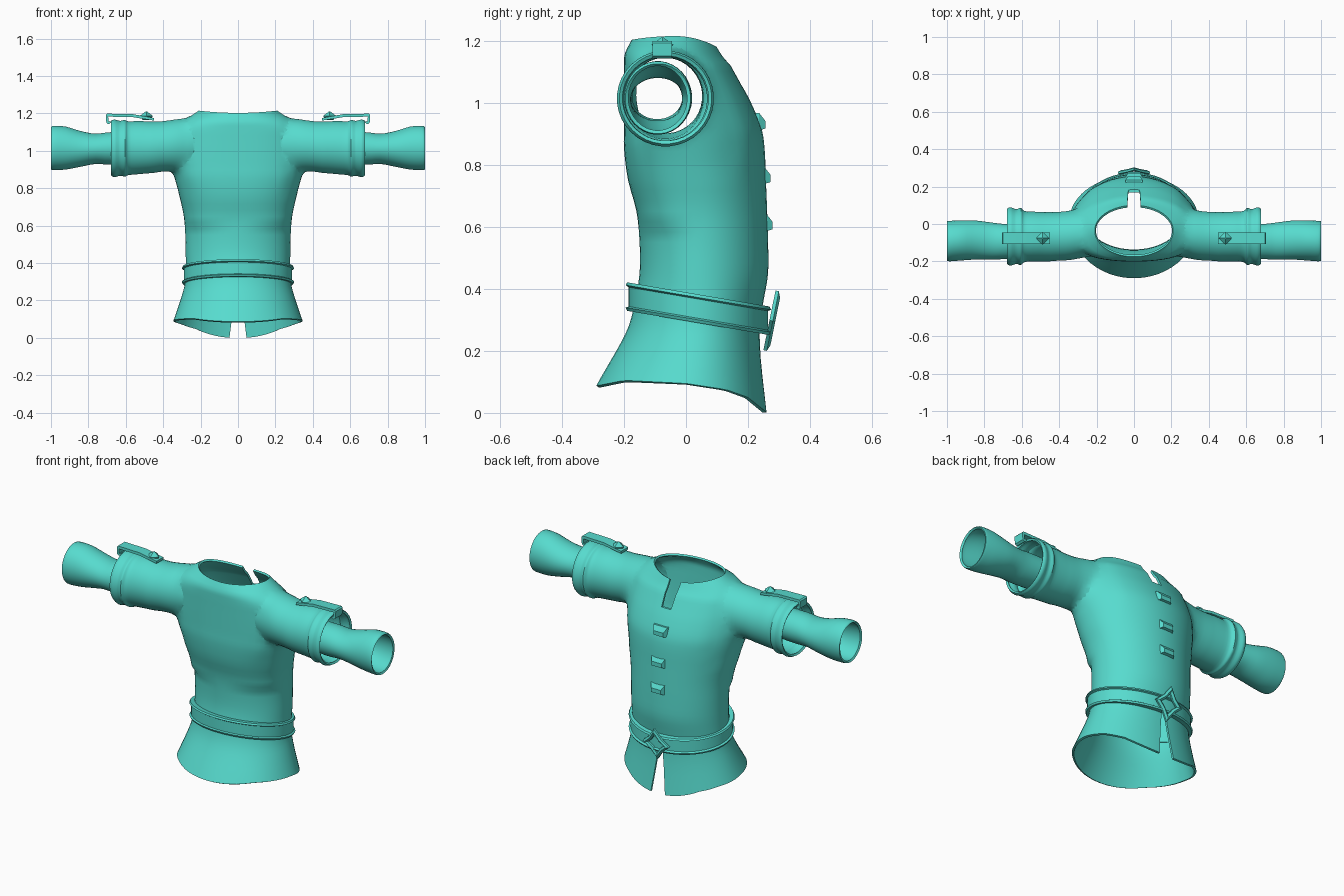
import bpy, bmesh, math
from mathutils import Vector, Matrix

if "Cube" in bpy.data.objects:
    bpy.data.objects.remove(bpy.data.objects["Cube"])

cloth = bpy.data.materials.new("turquoise cloth")
cloth.diffuse_color = (0.095, 0.71, 0.62, 1)
cloth.use_nodes = True
cloth.node_tree.nodes["Principled BSDF"].inputs["Base Color"].default_value = cloth.diffuse_color


def interp(pts, v):
    for (a, fa), (b, fb) in zip(pts, pts[1:]):
        if v <= b:
            return fa + (fb - fa) * max(0, (v - a) / (b - a))
    return pts[-1][1]


def refine(rows, k=3):
    """Catmull-Rom interpolation between section rows."""
    out = []
    for i in range(len(rows) - 1):
        p = [rows[max(0, min(len(rows) - 1, i + j))] for j in (-1, 0, 1, 2)]
        for s in range(k):
            t = s / k
            out.append([0.5 * (2 * b + (c - a) * t + (2 * a - 5 * b + 4 * c - d) * t * t
                               + (3 * b - a - 3 * c + d) * t ** 3) for a, b, c, d in zip(*p)])
    return out + [list(rows[-1])]


def loft(name, rings, wrap=False, caps=None, angle=40):
    """Skin rings of points; caps is None, 'flat' or a pair of fan centres."""
    bm = bmesh.new()
    vs = [[bm.verts.new(p) for p in r] for r in rings]
    n = len(vs[0])
    for a, b in zip(vs, vs[1:] + vs[:1] if wrap else vs[1:]):
        for i in range(n):
            j = (i + 1) % n
            bm.faces.new((a[i], a[j], b[j], b[i]))
    if caps == 'flat':
        bm.faces.new(vs[0])
        bm.faces.new(vs[-1])
    elif caps:
        for ring, c in zip((vs[0], vs[-1]), caps):
            cv = bm.verts.new(c)
            for i in range(n):
                bm.faces.new((ring[i], ring[(i + 1) % n], cv))
    bmesh.ops.recalc_face_normals(bm, faces=bm.faces)
    me = bpy.data.meshes.new(name)
    bm.to_mesh(me)
    bm.free()
    me.materials.append(cloth)
    ob = bpy.data.objects.new(name, me)
    bpy.context.collection.objects.link(ob)
    shade(ob, angle)
    return ob


def activate(ob):
    bpy.ops.object.select_all(action='DESELECT')
    ob.select_set(True)
    bpy.context.view_layer.objects.active = ob


def shade(ob, angle=40):
    activate(ob)
    bpy.ops.object.shade_smooth_by_angle(angle=math.radians(angle))


def boolean(ob, other, op):
    m = ob.modifiers.new("cut", 'BOOLEAN')
    m.operation, m.object, m.solver = op, other, 'EXACT'
    activate(ob)
    bpy.ops.object.modifier_apply(modifier=m.name)
    bpy.data.objects.remove(other)


def thicken(ob, t):
    m = ob.modifiers.new("wall", 'SOLIDIFY')
    m.thickness, m.offset = t, -1
    activate(ob)
    bpy.ops.object.modifier_apply(modifier=m.name)


def spow(v, e):
    return math.copysign(abs(v) ** e, v)


def angles(n):
    return [2 * math.pi * (i + 0.5) / n for i in range(n)]


# ---- torso: z, half width, y min, y max, y of widest point
HEM = [(-.3, .085), (-.2, .105), (0, .095), (.13, .075), (.2, .05), (.262, .0)]
torso = [(.1, .345, -.29, .262, .02), (.2, .31, -.225, .242, .03), (.28, .286, -.185, .238, .04),
         (.36, .28, -.165, .25, .05), (.45, .28, -.15, .265, .05), (.55, .282, -.15, .265, .05),
         (.65, .29, -.16, .262, .04), (.75, .312, -.187, .258, .02), (.85, .342, -.2, .254, -.01),
         (.92, .355, -.2, .243, -.02), (1.0, .355, -.2, .21, -.03), (1.06, .35, -.2, .178, -.035),
         (1.12, .335, -.2, .145, -.04), (1.165, .285, -.197, .12, -.04), (1.215, .21, -.175, .1, -.035)]


def torso_ring(z, hw, y0, y1, yc):
    pts = []
    wh = max(0, (.25 - z) / .15)
    wn = min(1, max(0, (z - 1.12) / .095))
    e0 = .82 if .6 < z < 1.2 else 1
    for a in angles(56):
        c, s = math.cos(a), math.sin(a)
        e = 1 if s > 0 else e0
        y = yc + spow(s, e) * ((y1 - yc) if s > 0 else (yc - y0))
        drop = (.035 if s > 0 else .012) * s * s * wn
        pts.append((hw * spow(c, e), y, z + (interp(HEM, y) - .1) * wh - drop))
    return pts


neck_c, hem_c = Vector((0, -.03, 1.16)), Vector((0, 0, .2))
body = loft("tunic_body", [torso_ring(*r) for r in refine(torso)], caps=(hem_c, neck_c))


# ---- sleeves: x, y min, y max, z min, z max
def tube_ring(side, x, y0, y1, z0, z1, n=36):
    return [(side * x, (y0 + y1) / 2 + (y1 - y0) / 2 * math.cos(a),
             (z0 + z1) / 2 + (z1 - z0) / 2 * math.sin(a)) for a in angles(n)]


sleeve = [(.22, -.17, .06, .9, 1.165), (.3, -.19, .08, .885, 1.178), (.36, -.2, .072, .888, 1.168),
          (.45, -.2, .065, .882, 1.157), (.53, -.2, .066, .875, 1.16), (.585, -.204, .07, .87, 1.158),
          (.605, -.22, .087, .862, 1.166), (.63, -.214, .08, .866, 1.161), (.66, -.223, .09, .859, 1.168),
          (.678, -.215, .083, .867, 1.162)]
undersleeve = [(.52, -.185, 0, .935, 1.1), (.68, -.188, .0, .926, 1.1), (.76, -.19, .008, .93, 1.092),
               (.84, -.19, .018, .915, 1.106), (.92, -.195, .02, .9, 1.13), (.985, -.2, .017, .897, 1.134),
               (1.0, -.196, .015, .9, 1.126)]
openings = [neck_c, hem_c]
for side in (-1, 1):
    end = Vector((side * .6, -.06, 1.01))
    arm = loft("sleeve", [tube_ring(side, *r) for r in refine(sleeve)],
               caps=((side * .22, -.05, 1.03), end))
    boolean(body, arm, 'UNION')
    openings.append(end)
    under = loft("undersleeve", [tube_ring(side, *r) for r in refine(undersleeve)])
    # outward normals before adding the wall
    bm = bmesh.new()
    bm.from_mesh(under.data)
    bm.faces.ensure_lookup_table()
    f = bm.faces[0]
    mid = f.calc_center_median() - Vector((side * .52, -.0925, 1.0175))
    if f.normal.dot(mid) < 0:
        bmesh.ops.reverse_faces(bm, faces=bm.faces)
    bm.to_mesh(under.data)
    bm.free()
    thicken(under, .012)
    shade(under)

# open neck, hem and cuffs, then soften the armhole seam
bm = bmesh.new()
bm.from_mesh(body.data)
bmesh.ops.delete(bm, geom=[v for v in bm.verts if any((v.co - o).length < .003 for o in openings)],
                 context='VERTS')
bmesh.ops.remove_doubles(bm, verts=bm.verts, dist=.002)
seam = [v for v in bm.verts if .25 < abs(v.co.x) < .43 and v.co.z > .78 and not v.is_boundary]
for _ in range(8):
    bmesh.ops.smooth_vert(bm, verts=seam, factor=.5, use_axis_x=True, use_axis_y=True, use_axis_z=True)
bm.to_mesh(body.data)
bm.free()
thicken(body, .012)


# neck notch and hem split, both wedge cuts
def wedge(name, z0, w0, z1, w1):
    return loft(name, [[(-w, .03, z), (w, .03, z), (w, .4, z), (-w, .4, z)]
                       for z, w in ((z0, w0), (z1, w1))], caps='flat')


boolean(body, wedge("neck_cutter", 1.05, .03, 1.3, .042), 'DIFFERENCE')
boolean(body, wedge("hem_cutter", -.05, .052, .27, .012), 'DIFFERENCE')
shade(body, 45)

# ---- belt with raised edges, dipping towards the buckle
profile = [(-.03, -.046), (0, -.046), (.005, -.036), (-.005, -.031), (-.005, .031),
           (.005, .036), (0, .046), (-.03, .046)]
rings = []
for d, h in profile:
    ring = []
    for a in angles(56):
        y = .04 + (.23 + d) * math.sin(a)
        ring.append(((.295 + d) * math.cos(a), y, .375 - .17 * (y + .19) + h))
    rings.append(ring)
loft("belt", rings, wrap=True, angle=30)

# ---- four-pointed buckle frame
tilt = Matrix.Translation((0, .276, .297)) @ Matrix.Rotation(-.2, 4, 'X')


def star(scale, y):
    pts = []
    for i in range(8):
        a = i * math.pi / 4
        rx, rz = (.085, .098) if i % 2 == 0 else (.056, .056)
        pts.append(tilt @ Vector((rx * scale * math.cos(a), y, rz * scale * math.sin(a))))
    return pts


loft("buckle", [star(1, -.007), star(1, .004), star(.8, .012), star(.6, .004), star(.6, -.007)],
     wrap=True, angle=20)

# ---- toggles down the chest
for z, y in ((.935, .24), (.762, .256), (.61, .263)):
    rects = [(.045, -.024, .032, -.02), (.045, -.024, .032, -.004), (.032, -.018, .006, .016)]
    loft("toggle", [[(-w, y + d, z + a), (w, y + d, z + a), (w, y + d, z + b), (-w, y + d, z + b)]
                    for w, a, b, d in rects], caps='flat', angle=20)

# ---- cuff straps hooked over the sleeve ends, each with a stud
path = [(.45, 1.162), (.45, 1.176), (.56, 1.196), (.7, 1.199), (.707, 1.192), (.704, 1.15),
        (.692, 1.142), (.68, 1.15), (.682, 1.16), (.692, 1.157), (.694, 1.183), (.56, 1.18)]
for side in (-1, 1):
    loft("cuff_strap", [[(side * x, y, z) for x, z in path] for y in (-.108, -.045)],
         caps='flat', angle=20)
    loft("strap_stud", [[(side * .49 + r * math.cos(k * math.pi / 2), -.076 + r * math.sin(k * math.pi / 2), z)
                         for k in range(4)] for r, z in ((.02, 1.165), (.035, 1.187), (.004, 1.21))],
         caps='flat', angle=10)
